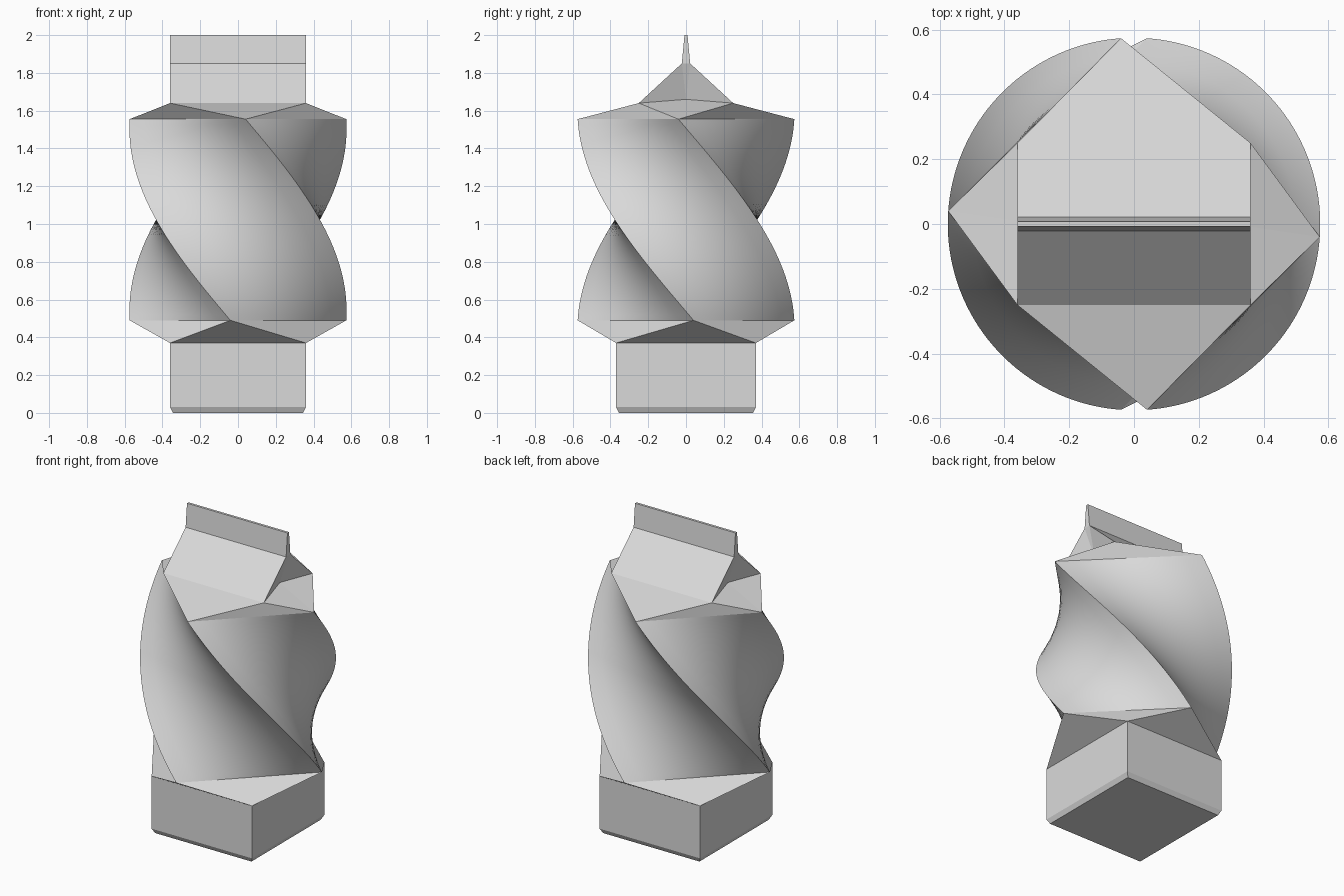
import bpy
from math import cos, sin, radians
from mathutils import Vector

if "Cube" in bpy.data.objects:
    bpy.data.objects.remove(bpy.data.objects["Cube"], do_unlink=True)

grey = bpy.data.materials.new("carton_grey")
grey.use_nodes = True
COLOUR = (0.7, 0.7, 0.7, 1)
grey.diffuse_color = COLOUR
grey.node_tree.nodes["Principled BSDF"].inputs["Base Color"].default_value = COLOUR

RADIUS = 0.575            # corner radius of the twisted body
CORNERS = (221, 319, 401, 499)
SIGNS = ((-1, -1), (1, -1), (1, 1), (-1, 1))
BODY_LOW, BODY_HIGH = 0.49, 1.555


def make(name, verts, faces):
    mesh = bpy.data.meshes.new(name)
    mesh.from_pydata([tuple(v) for v in verts], [], faces)
    mesh.materials.append(grey)
    obj = bpy.data.objects.new(name, mesh)
    bpy.context.collection.objects.link(obj)
    return obj


def rectangle(hx, hy, z):
    return [Vector((sx * hx, sy * hy, z)) for sx, sy in SIGNS]


def twisted(turn, z):
    return [Vector((RADIUS * cos(radians(a + turn)), RADIUS * sin(radians(a + turn)), z))
            for a in CORNERS]


def loft(rings):
    """Quads between stacked rings, counter-clockwise seen from above."""
    n = len(rings[0])
    verts = [v for ring in rings for v in ring]
    faces = [(k * n + i, k * n + (i + 1) % n, (k + 1) * n + (i + 1) % n, (k + 1) * n + i)
             for k in range(len(rings) - 1) for i in range(n)]
    return verts, faces


# Square foot with a softened lower rim
verts, faces = loft([rectangle(0.345, 0.355, 0), rectangle(0.36, 0.37, 0.03),
                     rectangle(0.36, 0.37, 0.37)])
make("foot", verts, faces + [(3, 2, 1, 0)])

# Folded collar from the foot to the turned body
low = twisted(45, BODY_LOW)
faces = []
for i in range(4):
    j = (i + 1) % 4
    faces += [(i, j, 4 + i), (j, 4 + j, 4 + i)]
make("lower_collar", rectangle(0.36, 0.37, 0.37) + low, faces)

# Body making a quarter turn
STEPS, SIDE = 36, 8
rings = []
for k in range(STEPS + 1):
    t = k / STEPS
    c = twisted(45 - 90 * t, BODY_LOW + (BODY_HIGH - BODY_LOW) * t)
    rings.append([c[i].lerp(c[(i + 1) % 4], s / SIDE) for i in range(4) for s in range(SIDE)])
body = make("twisted_body", *loft(rings))
bpy.ops.object.select_all(action="DESELECT")
body.select_set(True)
bpy.context.view_layer.objects.active = body
bpy.ops.object.shade_smooth_by_angle(angle=radians(40))

# Gable top: shoulder facets, two roof panels and tucked ends
T, U, P = 0, 4, 8         # starts of body corners, roof corners, ridge corners
verts = twisted(-45, BODY_HIGH) + rectangle(0.36, 0.25, 1.64) + rectangle(0.36, 0.022, 1.85)
verts += [Vector((0.3, 0, 1.66)), Vector((-0.3, 0, 1.66))]
faces = []
for i in range(4):
    j = (i + 1) % 4
    faces.append((T + i, T + j, U + i))
    if i % 2 == 0:
        faces += [(T + j, U + j, U + i), (U + i, U + j, P + j, P + i)]
    else:
        tuck = 12 + i // 2
        faces += [(U + i, T + j, tuck), (T + j, U + j, tuck), (U + i, tuck, P + i),
                  (tuck, U + j, P + j), (tuck, P + j, P + i)]
make("gable_roof", verts, faces)

# Sealed fin along the ridge
verts, faces = loft([rectangle(0.36, 0.022, 1.85), rectangle(0.36, 0.008, 2)])
make("top_fin", verts, faces + [(4, 5, 6, 7)])
